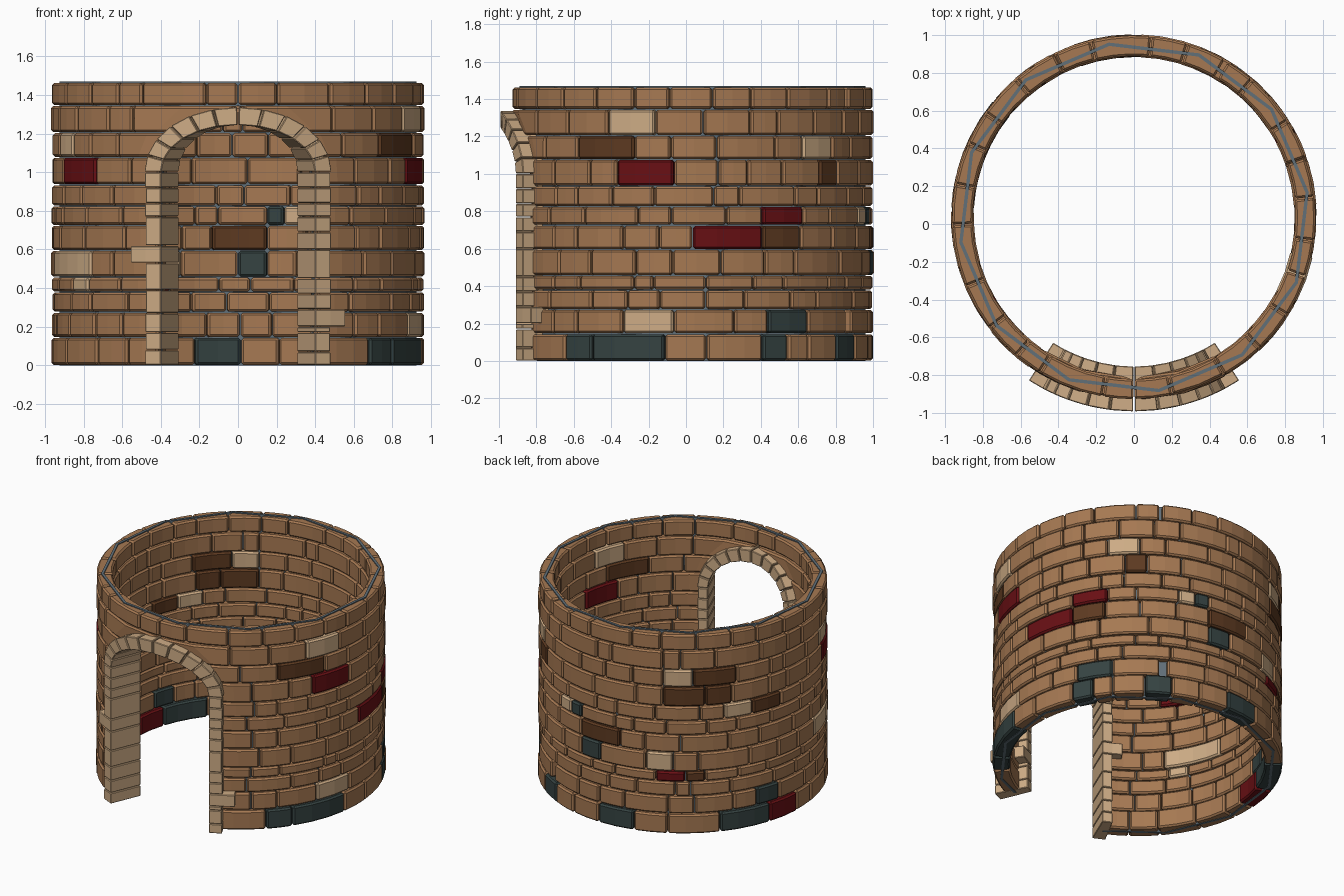
import bpy, bmesh, math, random

random.seed(4)
cube = bpy.data.objects.get("Cube")
if cube:
    bpy.data.objects.remove(cube, do_unlink=True)

CENTRE_Y = 0.035
COLOURS = {
    "brown": (0.38, 0.19, 0.085),
    "dark": (0.11, 0.042, 0.015),
    "red": (0.14, 0.005, 0.007),
    "slate": (0.036, 0.056, 0.054),
    "cream": (0.61, 0.41, 0.235),
    "mortar": (0.12, 0.16, 0.19),
}
LABELS = {"brown": "brown brick", "dark": "dark brown brick", "red": "deep red brick",
          "slate": "slate green brick", "cream": "cream stone", "mortar": "grey mortar"}
NAMES = list(COLOURS)
MATERIALS = []
for key, rgb in COLOURS.items():
    mat = bpy.data.materials.new(LABELS[key])
    mat.use_nodes = True
    mat.diffuse_color = (*rgb, 1)
    bsdf = mat.node_tree.nodes["Principled BSDF"]
    bsdf.inputs["Base Color"].default_value = (*rgb, 1)
    bsdf.inputs["Roughness"].default_value = 0.9
    MATERIALS.append(mat)


def polar(angle, radius, z):
    """Angle in degrees, from the front towards +x."""
    a = math.radians(angle)
    return (radius * math.sin(a), CENTRE_Y - radius * math.cos(a), z)


def block(bm, quad, inner, outer, colour):
    """Curved block; quad is (angle, z) for low start, low end, high end, high start."""
    (a0, z0), (a1, z1), (a2, z2), (a3, z3) = quad
    n = max(1, math.ceil(abs(a1 - a0) / 9))
    rings = []
    for i in range(n + 1):
        t = i / n
        low = (a0 + (a1 - a0) * t, z0 + (z1 - z0) * t)
        high = (a3 + (a2 - a3) * t, z3 + (z2 - z3) * t)
        corners = [(low, inner), (low, outer), (high, outer), (high, inner)]
        rings.append([bm.verts.new(polar(a, r(a), z)) for (a, z), r in corners])
    faces = [bm.faces.new(rings[0]), bm.faces.new(rings[-1][::-1])]
    for p, q in zip(rings, rings[1:]):
        for k in range(4):
            m = (k + 1) % 4
            faces.append(bm.faces.new((p[k], q[k], q[m], p[m])))
    for f in faces:
        f.material_index = NAMES.index(colour)


def finish(bm, name, bevel=0.0):
    bmesh.ops.recalc_face_normals(bm, faces=bm.faces[:])
    mesh = bpy.data.meshes.new(name)
    bm.to_mesh(mesh)
    bm.free()
    for mat in MATERIALS:
        mesh.materials.append(mat)
    obj = bpy.data.objects.new(name, mesh)
    bpy.context.collection.objects.link(obj)
    if bevel:
        mod = obj.modifiers.new("edge_bevel", "BEVEL")
        mod.width = bevel
        mod.segments = 1
        mod.limit_method = "ANGLE"
        mod.angle_limit = math.radians(40)


def opening(z):
    """Half angle of the doorway at a height, along the middle of the arch."""
    t = max(0, (z - 1) / 0.29)
    return 25.4 * math.sqrt(1 - t * t) if t < 1 else 0


# Brick courses: joint heights and the odd coloured bricks by angle
LEVELS = [0, .145, .275, .38, .457, .595, .725, .825, .935, 1.077, 1.205, 1.345, 1.465]
ACCENTS = {
    0: [("slate", 45, 56), ("slate", 56, 81), ("slate", 113, 122), ("slate", 143, 154),
        ("slate", 179, 195), ("slate", 230, 252), ("red", 252, 267)],
    1: [("cream", 67, 84), ("slate", 115, 130), ("gap", 149, 152), ("slate", 246, 257)],
    3: [("red", 204, 216), ("dark", 216, 224), ("cream", 297, 306)],
    4: [("slate", 170, 180), ("cream", 200, 211), ("cream", 280, 308)],
    5: [("red", 90, 113), ("dark", 113, 127), ("dark", 170, 189)],
    6: [("red", 113, 128), ("cream", 157, 164), ("slate", 164, 170)],
    7: [("cream", 232, 244), ("dark", 244, 258)],
    8: [("red", 65, 84), ("dark", 135, 144), ("dark", 207, 224), ("dark", 224, 235),
        ("red", 290, 310)],
    9: [("dark", 50, 71), ("cream", 128, 141), ("cream", 207, 219), ("dark", 219, 237),
        ("cream", 286, 297)],
    10: [("cream", 62, 78)],
    11: [("gap", 149, 150)],
}


def plain_bricks(start, end):
    """Fill a stretch of a course with brown bricks of uneven length."""
    n = max(1, round((end - start) / 14))
    step = (end - start) / n
    cuts = [start + step * (i + (random.uniform(-.3, .3) if 0 < i < n else 0))
            for i in range(n + 1)]
    return [("brown", a, b) for a, b in zip(cuts, cuts[1:])]


for i, (z0, z1) in enumerate(zip(LEVELS, LEVELS[1:])):
    low, high = opening(z0), opening(z1)
    row, at = [], low
    for item in ACCENTS.get(i, []):
        if item[1] > at:
            row += plain_bricks(at, item[1])
        row.append(item)
        at = item[2]
    row += plain_bricks(at, 360 - low)
    bm = bmesh.new()
    shift = random.uniform(-.004, .003) - (0.006 if i == 11 else 0)
    for colour, a, b in row:
        if colour == "gap":
            continue
        top_a = high if a == low else a
        top_b = 360 - high if b == 360 - low else b
        g, h = 0.2, 0.003
        quad = [(a + g, z0 + h), (b - g, z0 + h), (top_b - g, z1 - h), (top_a + g, z1 - h)]
        proud = shift + random.uniform(-.003, .003)
        block(bm, quad, lambda t: 0.853 - proud, lambda t: 0.965 + proud, colour)
    finish(bm, f"brick_course_{i + 1}", 0.011)


# Mortar core: thin twelve-sided wall inside the bricks
def core_radius(angle):
    return 0.926 * math.cos(math.radians(15)) / math.cos(math.radians((angle - 8.2) % 30 - 15))


bm = bmesh.new()
for z0, z1 in zip(LEVELS, LEVELS[1:]):
    low, high = opening(z0), opening(z1)
    top = z1 + (0.004 if z1 == LEVELS[-1] else 0)
    corners = [8.2 + 30 * k for k in range(12) if low < 8.2 + 30 * k < 360 - low]
    cuts = [low] + corners + [360 - low]
    for a, b in zip(cuts, cuts[1:]):
        top_a = high if a == low else a
        top_b = 360 - high if b == 360 - low else b
        block(bm, [(a, z0), (b, z0), (top_b, top), (top_a, top)],
              lambda t: core_radius(t) - 0.009, lambda t: core_radius(t) + 0.009, "mortar")
finish(bm, "mortar_core")

# Doorway stones
SPRING = 1.0
JAMB_IN, JAMB_OUT = 22.9, 27.9


def stone(bm, quad):
    block(bm, quad, lambda t: 0.79, lambda t: 1.027, "cream")


JAMBS = {"left": (1, [0, .07, .17, .2, .29, .37, .45, .6, .69, .77, .84, .92, 1], 3),
         "right": (-1, [0, .08, .17, .27, .39, .53, .62, .77, .84, .92, 1], 5)}
for side, (sign, joints, long_stone) in JAMBS.items():
    bm = bmesh.new()
    for i, (z0, z1) in enumerate(zip(joints, joints[1:])):
        end = 32.8 if i == long_stone else JAMB_OUT + random.uniform(-.2, .2)
        a, b = sign * JAMB_IN, sign * end
        stone(bm, [(a, z0 + .002), (b, z0 + .002), (b, z1 - .002), (a, z1 - .002)])
    finish(bm, f"{side}_door_jamb", 0.004)

# Arch of wedge stones, mirrored about the middle
bm = bmesh.new()
COUNT = 6


def on_arch(turn, half_width, rise):
    t = math.radians(turn)
    return half_width * math.cos(t), SPRING + rise * math.sin(t)


for sign in (1, -1):
    for i in range(COUNT):
        t0, t1 = 90 * i / COUNT + 0.6, 90 * (i + 1) / COUNT - 0.6
        quad = [on_arch(t0, JAMB_IN, 0.245), on_arch(t0, JAMB_OUT + .3, 0.337),
                on_arch(t1, JAMB_OUT + .3, 0.337), on_arch(t1, JAMB_IN, 0.245)]
        stone(bm, [(sign * a, z) for a, z in quad])
finish(bm, "door_arch", 0.004)
